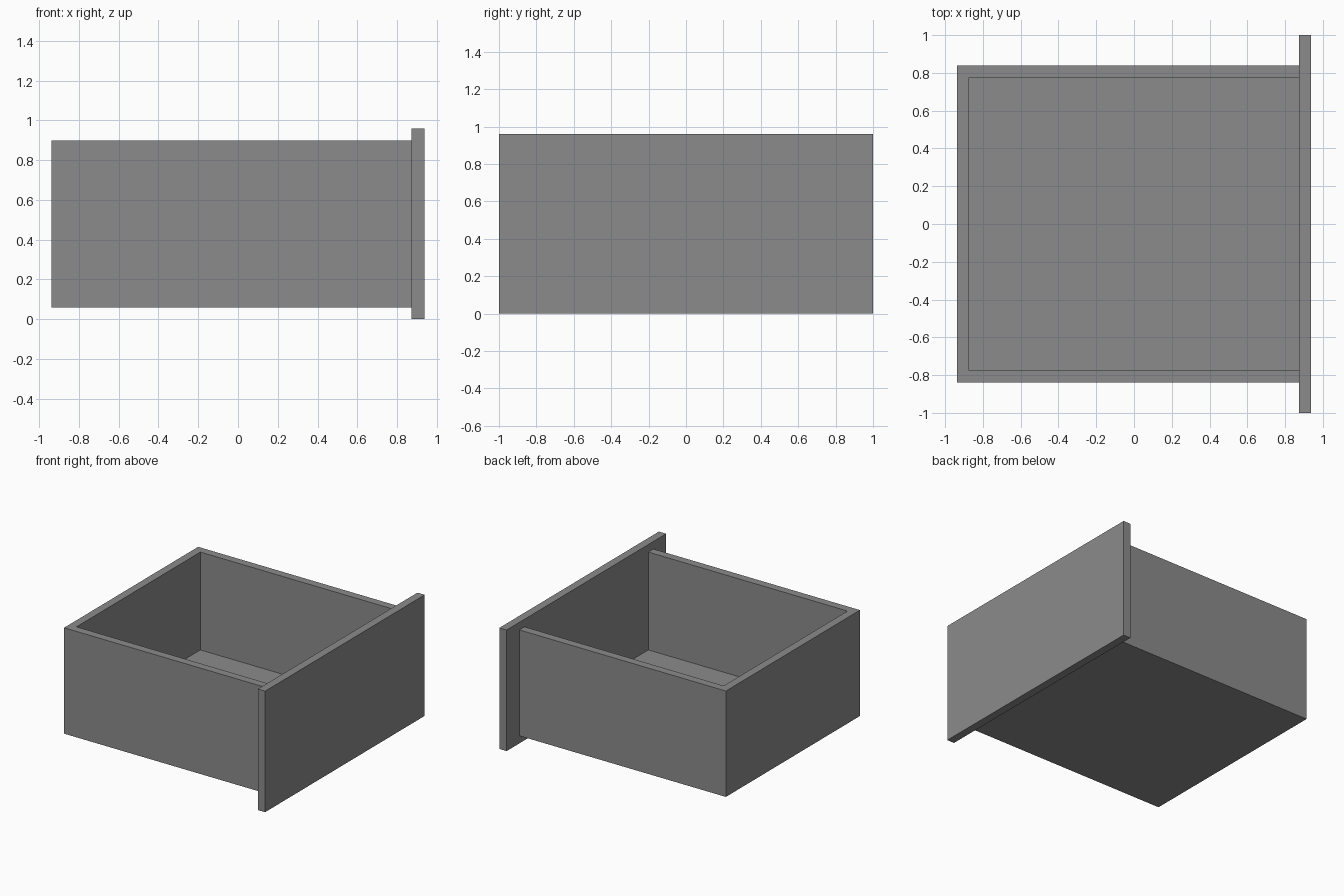
import bpy

cube = bpy.data.objects.get("Cube")
if cube:
    bpy.data.objects.remove(cube, do_unlink=True)

grey = bpy.data.materials.new("mid grey")
grey.use_nodes = True
colour = (0.26, 0.26, 0.26, 1)
grey.diffuse_color = colour
grey.node_tree.nodes["Principled BSDF"].inputs["Base Color"].default_value = colour


def board(name, x, y, z):
    """Add a flat box spanning the given (low, high) range on each axis."""
    spans = (x, y, z)
    bpy.ops.mesh.primitive_cube_add(size=1, location=[(a + b) / 2 for a, b in spans])
    obj = bpy.context.object
    obj.name = name
    obj.scale = [b - a for a, b in spans]
    bpy.ops.object.transform_apply(location=False, rotation=False, scale=True)
    obj.data.materials.append(grey)
    return obj


# Overall drawer sizes
T = 0.064                    # board thickness
BACK, FRONT = -0.938, 0.938  # ends along x
JOIN = FRONT - T             # where the box meets the front panel
HALF = 0.84                  # half width of the box
BOTTOM, TOP = 0.06, 0.9

# Tall front panel, overhanging the box on every side
board("front_panel", (JOIN, FRONT), (-1, 1), (0, 0.96))

# Side walls, running the full depth
board("right_side", (BACK, JOIN), (-HALF, T - HALF), (BOTTOM, TOP))
board("left_side", (BACK, JOIN), (HALF - T, HALF), (BOTTOM, TOP))

# End wall and floor, fitted between the sides
inner = (T - HALF, HALF - T)
board("end_wall", (BACK, BACK + T), inner, (BOTTOM, TOP))
board("floor", (BACK + T, JOIN), inner, (BOTTOM, BOTTOM + T))
